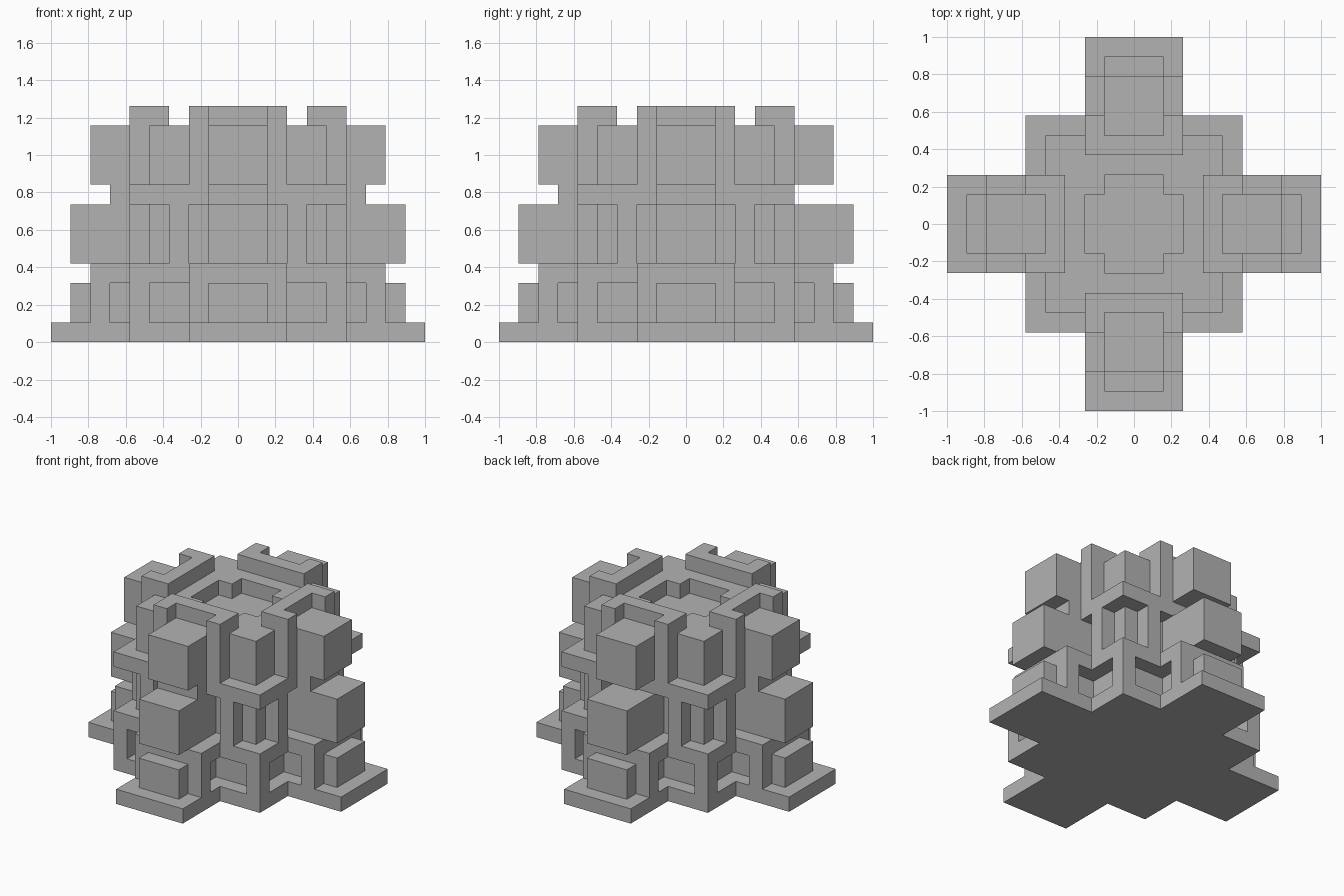
import bpy
import bmesh
from math import pi
from mathutils import Matrix

U = 2 / 19  # one grid step

cube = bpy.data.objects.get("Cube")
if cube:
    bpy.data.objects.remove(cube, do_unlink=True)

stone = bpy.data.materials.new("stone_grey")
stone.use_nodes = True
GREY = (0.45, 0.45, 0.45, 1)
stone.diffuse_color = GREY
stone.node_tree.nodes["Principled BSDF"].inputs["Base Color"].default_value = GREY


def prism(name, outline, z0, z1, turns=(0,)):
    """Extrude an outline from z0 to z1 and repeat it at quarter turns."""
    bm = bmesh.new()
    for t in turns:
        rot = Matrix.Rotation(t * pi / 2, 4, "Z")
        base = bm.faces.new([bm.verts.new((x * U, y * U, z0 * U)) for x, y in outline])
        top = bmesh.ops.extrude_face_region(bm, geom=[base])["geom"]
        moved = [v for v in top if isinstance(v, bmesh.types.BMVert)]
        bmesh.ops.translate(bm, verts=moved, vec=(0, 0, (z1 - z0) * U))
        bmesh.ops.transform(bm, matrix=rot, verts=list(set(moved) | set(base.verts)))
    bmesh.ops.recalc_face_normals(bm, faces=bm.faces[:])
    mesh = bpy.data.meshes.new(name)
    bm.to_mesh(mesh)
    bm.free()
    mesh.materials.append(stone)
    obj = bpy.data.objects.new(name, mesh)
    bpy.context.collection.objects.link(obj)
    return obj


def star(eighth):
    """Mirror an eighth of a plan over the diagonal, then turn it four times."""
    quarter = eighth + [(y, x) for x, y in reversed(eighth) if x != y]
    plan = []
    for _ in range(4):
        plan += quarter
        quarter = [(-y, x) for x, y in quarter]
    return plan


def rect(x0, x1, y0, y1):
    return [(x0, y0), (x1, y0), (x1, y1), (x0, y1)]


ALL = range(4)

# Stepped base and lower storey
prism("base_plate", star([(9.5, 2.5), (5.5, 2.5), (5.5, 5.5)]), 0, 1)
prism("lower_walls", star([(8.5, 1.5), (7.5, 1.5), (7.5, 2.5), (6.5, 2.5),
                           (6.5, 1.5), (4.5, 1.5), (4.5, 4.5)]), 1, 3)
prism("lower_corner_posts", rect(4.5, 5.5, 4.5, 5.5), 1, 3, ALL)
prism("lower_roof", star([(7.5, 2.5), (5.5, 2.5), (5.5, 5.5)]), 3, 4)

# Middle storey with projecting blocks and paired posts
prism("middle_walls", star([(8.5, 1.5), (4.5, 1.5), (4.5, 2.5), (5.5, 2.5),
                            (5.5, 3.5), (4.5, 3.5), (4.5, 4.5)]), 4, 7)
prism("middle_roof", star([(5.5, 5.5)]), 7, 8)
# Connectors under the upper blocks, on every side but the back
prism("block_connectors", rect(5.5, 6.5, -1.5, 1.5), 7, 8, (0, 2, 3))

# Upper storey with a cross-shaped pit in its roof
upper = prism("upper_walls", star([(7.5, 1.5), (5.5, 1.5), (5.5, 2.5),
                                   (4.5, 2.5), (4.5, 4.5)]), 8, 11)
cutter = prism("pit_cutter", star([(2.5, 1.5), (1.5, 1.5)]), 10, 13)
cutter.hide_render = True
cut = upper.modifiers.new("pit", "BOOLEAN")
cut.operation = "DIFFERENCE"
cut.solver = "EXACT"
cut.object = cutter
bpy.context.view_layer.objects.active = upper
bpy.ops.object.modifier_apply(modifier=cut.name)
bpy.data.objects.remove(cutter, do_unlink=True)

# U-shaped battlements opening outward
prism("battlements", [(3.5, -2.5), (5.5, -2.5), (5.5, -1.5), (4.5, -1.5),
                      (4.5, 1.5), (5.5, 1.5), (5.5, 2.5), (3.5, 2.5)], 11, 12, ALL)
